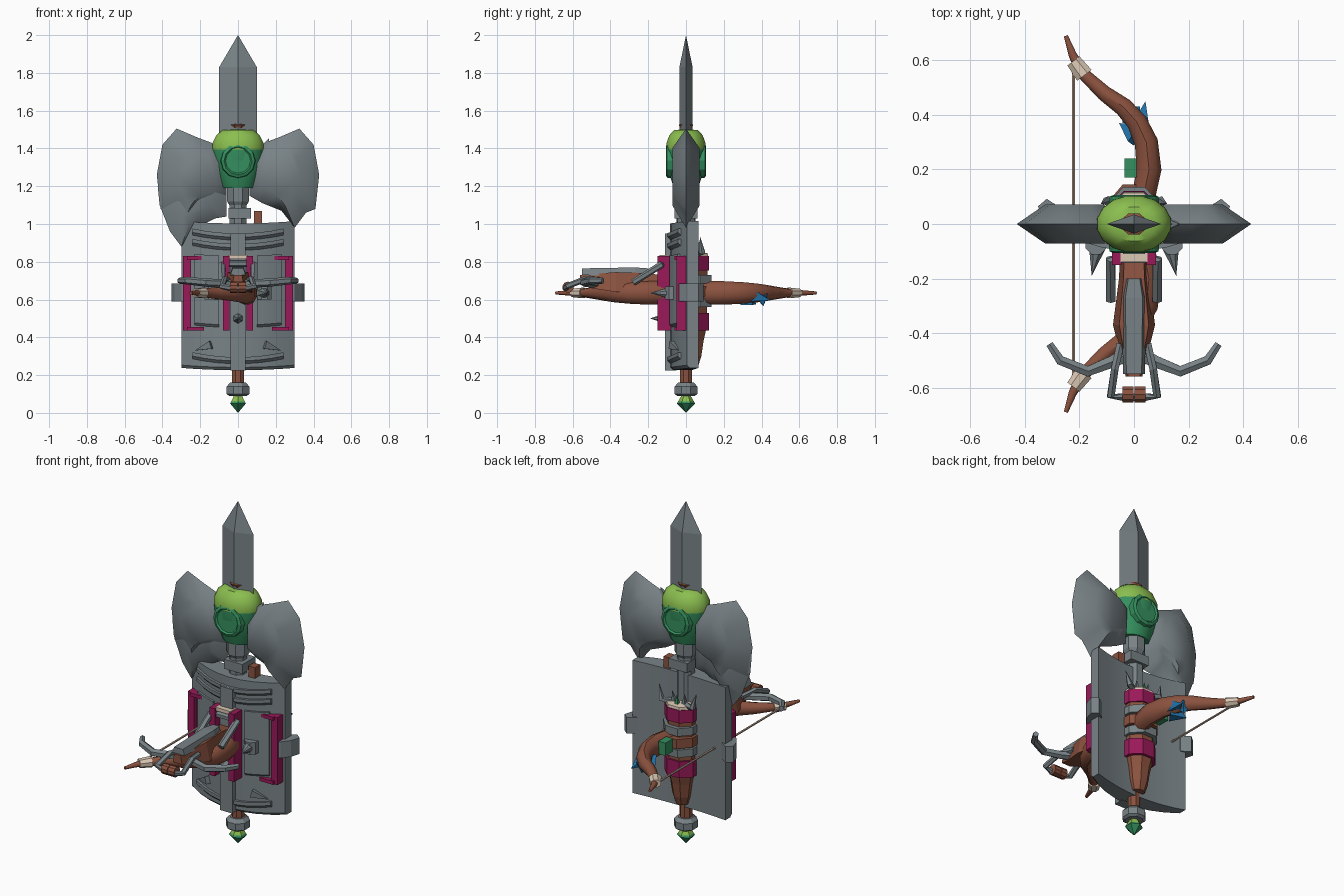
import bpy, bmesh, math
from mathutils import Vector

if "Cube" in bpy.data.objects:
    bpy.data.objects.remove(bpy.data.objects["Cube"])

def material(name, *rgb):
    m = bpy.data.materials.new(name)
    m.use_nodes = True
    m.diffuse_color = (*rgb, 1)
    m.node_tree.nodes["Principled BSDF"].inputs["Base Color"].default_value = (*rgb, 1)
    return m

STEEL = material("steel grey", .19, .225, .24)
WOOD = material("brown wood", .26, .085, .05)
MAGENTA = material("magenta", .32, .01, .1)
LIME = material("light green", .26, .52, .08)
GREEN = material("green", .035, .28, .115)
BLUE = material("blue", .015, .17, .4)
BONE = material("bone", .7, .57, .45)
CORD = material("cord", .5, .37, .29)

def finish(name, bm, mats, smooth=None):
    bmesh.ops.recalc_face_normals(bm, faces=bm.faces)
    me = bpy.data.meshes.new(name)
    bm.to_mesh(me)
    bm.free()
    for m in mats if isinstance(mats, list) else [mats]:
        me.materials.append(m)
    ob = bpy.data.objects.new(name, me)
    bpy.context.collection.objects.link(ob)
    if smooth:
        bpy.ops.object.select_all(action='DESELECT')
        ob.select_set(True)
        bpy.context.view_layer.objects.active = ob
        bpy.ops.object.shade_smooth_by_angle(angle=math.radians(smooth))
    return ob

def loft(name, rings, mat, smooth=None):
    """Skin a list of equal rings of points and cap both ends."""
    bm = bmesh.new()
    rows = [[bm.verts.new(p) for p in r] for r in rings]
    n = len(rows[0])
    for a, b in zip(rows, rows[1:]):
        for i in range(n):
            j = (i + 1) % n
            bm.faces.new((a[i], a[j], b[j], b[i]))
    bm.faces.new(rows[0])
    bm.faces.new(rows[-1])
    bmesh.ops.remove_doubles(bm, verts=bm.verts, dist=.0005)
    return finish(name, bm, mat, smooth)

def prism(name, outline, z, mat):
    return loft(name, [[(x, y, h) for x, y in outline] for h in z], mat)

def box(name, x, y, z, mat):
    return prism(name, [(x[0], y[0]), (x[1], y[0]), (x[1], y[1]), (x[0], y[1])], z, mat)

def lathe(name, profile, mat, n=8, sx=1, sy=1, at=(0, 0), smooth=None):
    """Profile of (radius, z) turned about a vertical axis."""
    turn = [math.tau * (i + .5) / n for i in range(n)]
    return loft(name, [[(at[0] + r * sx * math.cos(t), at[1] + r * sy * math.sin(t), z) for t in turn]
                       for r, z in profile], mat, smooth)

def tube(name, path, sizes, mat, n=6, up=(0, 0, 1), smooth=None):
    """Sweep an ellipse (width, height) along a path."""
    pts = [Vector(p) for p in path]
    rings = []
    for i, p in enumerate(pts):
        t = (pts[min(i + 1, len(pts) - 1)] - pts[max(i - 1, 0)]).normalized()
        s = t.cross(Vector(up)).normalized()
        u = s.cross(t)
        w, h = sizes[i] if isinstance(sizes, list) else sizes
        rings.append([p + s * w * math.cos(a) + u * h * math.sin(a)
                      for a in (math.tau * (k + .5) / n for k in range(n))])
    return loft(name, rings, mat, smooth)

def spike(name, base, tip, r, mat=STEEL, n=4, up=(0, 0, 1)):
    return tube(name, [base, tip], [(r, r), (.0001, .0001)], mat, n, up)

def axe_blade(name, outline, heart, t):
    """Outline with a sharp edge, swelling to a flat heart on both faces."""
    c = Vector(heart)
    inner = [c + (Vector(p) - c) * .58 for p in outline]
    loft(name, [[(p.x, -t, p.y) for p in inner], [(x, 0, z) for x, z in outline],
                [(p.x, t, p.y) for p in inner]], STEEL, 50)

# Spear blade, pole and pommel
def diamond(w, t, z):
    return [(-w, 0, z), (0, -t, z), (w, 0, z), (0, t, z)]
loft("spear_blade", [diamond(.1, .035, 1.3), diamond(.1, .035, 1.83), diamond(.0003, .0002, 2)], STEEL)
lathe("pole", [(.034, .14), (.034, 1.47)], WOOD)
lathe("pole_cap", [(.038, 1.47), (.038, 1.505), (.05, 1.525), (.035, 1.53)], WOOD, sy=.85)
lathe("pommel", [(.05, .09), (.065, .1), (.065, .14), (.045, .16)], STEEL)
gem = lathe("pommel_gem", [(.0001, 0), (.048, .05), (.042, .06), (.025, .09)], [GREEN, LIME], 6)
for f in gem.data.polygons:
    f.material_index = int(f.center.z > .06)

# Axe heads: a double one and a longer bearded blade on one side
wing = [(.06, 1.36), (.14, 1.43), (.22, 1.46), (.325, 1.505), (.40, 1.42), (.43, 1.26),
        (.41, 1.08), (.36, 1.06), (.3, .98), (.23, 1.07), (.13, 1.11), (.06, 1.15)]
for s, side in ((1, "left"), (-1, "right")):
    axe_blade("axe_blade_" + side, [(s * x, z) for x, z in wing], (s * .18, 1.26), .072)
axe_blade("bearded_blade", [(-.06, 1.36), (-.2, 1.42), (-.37, 1.35), (-.425, 1.2), (-.415, 1.1),
                            (-.36, .96), (-.3, .88), (-.22, .98), (-.12, 1.03), (-.06, 1.04)], (-.2, 1.18), .05)
spike("axe_top_spike", (.14, 0, 1.4), (.165, 0, 1.455), .03, up=(1, 0, 0))
lathe("axe_neck", [(.05, .84), (.05, 1.1), (.062, 1.12), (.062, 1.22)], STEEL)
box("axe_socket", (-.05, .07), (-.06, .06), (1.03, 1.085), STEEL)
box("second_handle_end", (.085, .127), (-.025, .025), (.9, 1.068), WOOD)

# Green bulb with round eyes front and back
bulb = lathe("bulb", [(.62, 1.19), (.8, 1.25), (.93, 1.31), (1, 1.395), (.99, 1.43), (.85, 1.47), (.6, 1.497),
                      (.25, 1.5)], [GREEN, LIME], 16, .138, .106, smooth=40)
for f in bulb.data.polygons:
    f.material_index = int(f.center.z > 1.395)
for s, side in ((-1, "front"), (1, "back")):
    ring = [(.094, .06), (.09, .1), (.074, .107), (.066, .099)]
    loft("eye_" + side, [[(r * math.cos(a), s * y, 1.335 + r * math.sin(a))
                          for a in (math.tau * k / 12 for k in range(12))] for r, y in ring], GREEN)

# Shield with a curved front and a nearly flat back
def front_y(x):
    return -.085 + 1.0 * x * x

def back_y(x):
    return .03 + .39 * x * x

def curved_plate(name, x0, x1, z0, z1, lift, dip, steps=8):
    rings = []
    for i in range(steps + 1):
        x = x0 + (x1 - x0) * i / steps
        sag = dip * (1 - (x / .3) ** 2)
        y, b = front_y(x) - lift, back_y(x) - 2 * lift
        rings.append([(x, y, z0 - sag + .015), (x, y + .015, z0 - sag), (x, b, z0 - sag),
                      (x, b, z1 - sag), (x, y, z1 - sag)])
    return loft(name, rings, STEEL, 25)

curved_plate("shield", -.3, .3, .238, 1.015, 0, .012)
for z in (.3, .9, .955):
    curved_plate("shield_rib", -.24, .24, z, z + .035, .015, .04)
box("shield_spine", (-.04, .04), (-.11, -.05), (.225, .95), STEEL)
for s in (-1, 1):
    a, b = sorted((s * .1, s * .23))
    curved_plate("shield_panel", a, b, .47, .85, .012, .02, 4)
    a, b = sorted((s * .25, s * .29))
    box("outer_strip", (a, b), (-.05, .03), (.435, .83), MAGENTA)
    for z in (.435, .81):
        box("outer_strip_bracket", sorted((s * .18, s * .27)), (-.06, 0), (z, z + .02), MAGENTA)
    box("inner_strip", sorted((s * .045, s * .08)), (-.15, -.06), (.435, .83), MAGENTA)
    hook = [(.27, -.045), (.3, -.035), (.335, .01), (.352, .065), (.32, .092), (.27, .06)]
    prism("side_lug", [(s * x, y) for x, y in hook], (.59, .685), STEEL)
    lathe("spike_base", [(.04, .6), (.04, .67)], STEEL, 8, at=(s * .14, -.075))
    spike("shield_spike", (s * .13, -.06, .635), (s * .155, -.19, .635), .042, n=8)
    spike("corner_spike", (s * .14, -.07, .36), (s * .23, -.04, .33), .03)
spike("lower_spike", (0, -.1, .5), (0, -.19, .5), .03, n=6)

# Quiver behind the shield
lathe("quiver", [(.045, .25), (.065, .3), (.08, .38), (.1, .45), (.108, .82)], WOOD, 8, .85, .85, (0, .03))
for z0, z1 in ((.435, .53), (.755, .83)):
    lathe("quiver_band", [(.118, z0), (.118, z1)], MAGENTA, 8, .85, .83, (0, .03))
for z in (.56, .685):
    lathe("quiver_strap", [(.115, z), (.115, z + .045)], STEEL, 8, .9, 1, (0, .03))
lathe("quiver_belt", [(.125, .615), (.125, .67)], WOOD, 8, .85, 1, (0, .03))
lathe("quiver_rim", [(.114, .825), (.11, .845), (.06, .85)], BONE, 8, .85, .83, (0, .03))
box("front_trim", (-.05, .05), (-.14, -.08), (.815, .835), BONE)
for s in (-1, 1):
    tube("quiver_claw", [(s * .05, .06, .84), (s * .1, .085, .85), (s * .12, .075, .93)],
         [(.02, .02), (.018, .018), (.001, .001)], STEEL, 5, (0, 1, 0))
    spike("arrow_tip", (s * .03, .06, .83), (s * .04, .07, .91), .02, up=(1, 0, 0))
spike("green_arrow_tip", (0, .08, .83), (0, .085, .9), .02, GREEN, up=(1, 0, 0))
box("green_fletching", (-.035, .01), (.17, .24), (.61, .685), GREEN)

# Longbow lying front to back
half = [(-.25, .69, .008, .008), (-.225, .62, .016, .014), (-.19, .555, .023, .021), (-.11, .48, .03, .033),
        (-.04, .43, .036, .042), (.01, .375, .04, .05), (.045, .3, .045, .057), (.055, .2, .048, .062),
        (.035, .1, .045, .062), (.01, .02, .04, .055)]
full = half + [(x, -y, w, h) for x, y, w, h in reversed(half)]
tube("bow", [(x, y, .635) for x, y, w, h in full], [(w, h) for x, y, w, h in full], WOOD, 10, smooth=40)
tube("bowstring", [(-.222, -.58, .635), (-.222, .58, .635)], (.006, .006), CORD, 6)
for s in (-1, 1):
    tube("bow_tip_wrap", [(-.222, s * .598, .635), (-.182, s * .545, .635)], [(.03, .024), (.036, .03)], BONE, 8)
spike("blue_feather_left", (.02, .34, .625), (.042, .45, .595), .052, BLUE)
spike("blue_feather_right", (.01, .325, .605), (-.055, .37, .575), .052, BLUE)
spike("blue_feather_low", (-.01, .4, .62), (.0, .41, .565), .045, BLUE, up=(1, 0, 0))

# Crossbow pointing forward
def slab(y, w, z0, z1):
    return [(-w, y, z0), (w, y, z0), (w * .7, y, z1), (-w * .7, y, z1)]
loft("crossbow_stock", [slab(-.08, .05, .62, .72), slab(-.2, .055, .63, .74), slab(-.37, .077, .64, .745),
                        slab(-.5, .045, .66, .735), slab(-.56, .03, .68, .73)], WOOD)
loft("crossbow_rail", [slab(-.2, .03, .72, .765), slab(-.27, .045, .72, .77), slab(-.55, .04, .73, .765)], STEEL)
arm = [(.31, -.44, .7), (.27, -.5, .7), (.17, -.54, .69), (.08, -.505, .685), (.03, -.48, .685)]
arm_size = [(.015, .016), (.02, .02), (.022, .022), (.025, .022), (.03, .022)]
tube("crossbow_prod", arm + [(-x, y, z) for x, y, z in reversed(arm)], arm_size + arm_size[::-1], STEEL, 6)
stirrup = [(.05, -.44, .7), (.07, -.53, .71), (.085, -.63, .67), (.04, -.635, .66)]
tube("crossbow_stirrup", stirrup + [(-x, y, z) for x, y, z in reversed(stirrup)], (.016, .016), STEEL, 6)
for x in (-.022, .022):
    tube("stirrup_wrap", [(x - .02, -.625, .665), (x + .02, -.625, .665)], (.03, .03), WOOD, 10)
lever = [(.085, -.28, .69), (.085, -.13, .785), (.04, -.125, .79)]
tube("cocking_lever", lever + [(-x, y, z) for x, y, z in reversed(lever)], (.02, .018), STEEL, 6)
